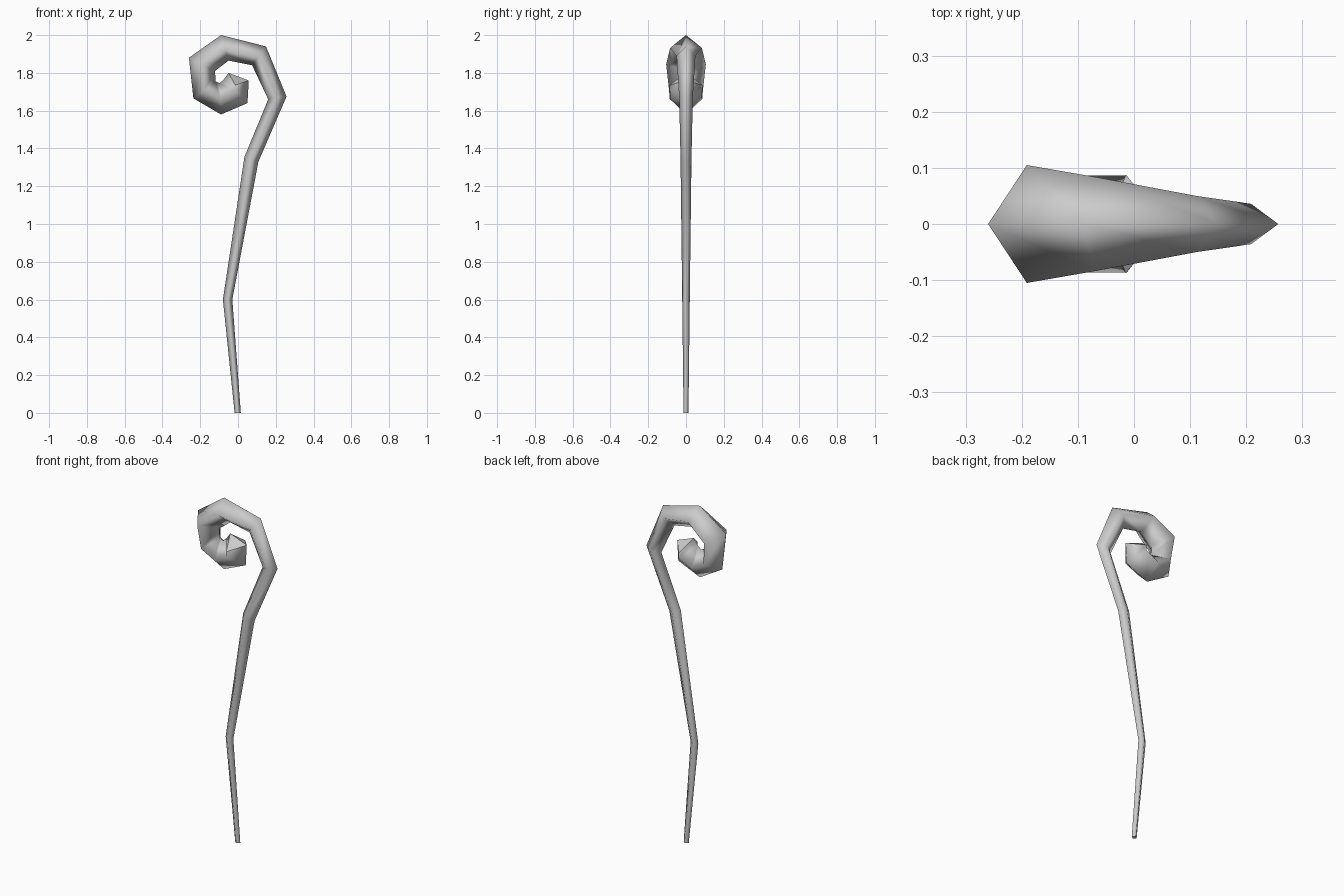
import bpy
import bmesh

if "Cube" in bpy.data.objects:
    bpy.data.objects.remove(bpy.data.objects["Cube"])

# Each station: outer ridge (x, z), inner ridge (x, z), half depth in y
stations = [
    ((0.015, 0.00), (-0.018, 0.00), 0.013),    # foot
    ((-0.030, 0.60), (-0.080, 0.60), 0.020),   # lower bend
    ((0.108, 1.33), (0.034, 1.355), 0.029),    # upper bend
    ((0.257, 1.675), (0.160, 1.66), 0.036),    # start of the crook
    ((0.148, 1.94), (0.075, 1.84), 0.050),
    ((-0.090, 2.00), (-0.050, 1.865), 0.084),
    ((-0.260, 1.88), (-0.122, 1.81), 0.105),
    ((-0.236, 1.665), (-0.118, 1.755), 0.090),
    ((-0.090, 1.58), (-0.098, 1.745), 0.086),
    ((0.050, 1.64), (-0.075, 1.765), 0.086),
    ((0.057, 1.76), (-0.050, 1.80), 0.088),    # curled tip
]

# Four-sided tube swept through the stations
bm = bmesh.new()
rings = []
for i, ((ox, oz), (ix, iz), d) in enumerate(stations):
    mx, mz = (ox + ix) / 2, (oz + iz) / 2
    if i == len(stations) - 1:       # sides of the tip sit lower than its crest
        mx, mz = mx - 0.018, mz - 0.045
    rings.append([bm.verts.new(p) for p in
                  ((ox, 0, oz), (mx, d, mz), (ix, 0, iz), (mx, -d, mz))])

for a, b in zip(rings, rings[1:]):
    for k in range(4):
        n = (k + 1) % 4
        bm.faces.new((a[k], a[n], b[n], b[k])).smooth = True

# Flat foot and ridged tip cap
bm.faces.new(rings[0])
o, r, i, l = rings[-1]
bm.faces.new((o, r, i))
bm.faces.new((o, i, l))
bmesh.ops.recalc_face_normals(bm, faces=bm.faces)

mesh = bpy.data.meshes.new("crook_staff")
bm.to_mesh(mesh)
bm.free()
staff = bpy.data.objects.new("crook_staff", mesh)
bpy.context.collection.objects.link(staff)
